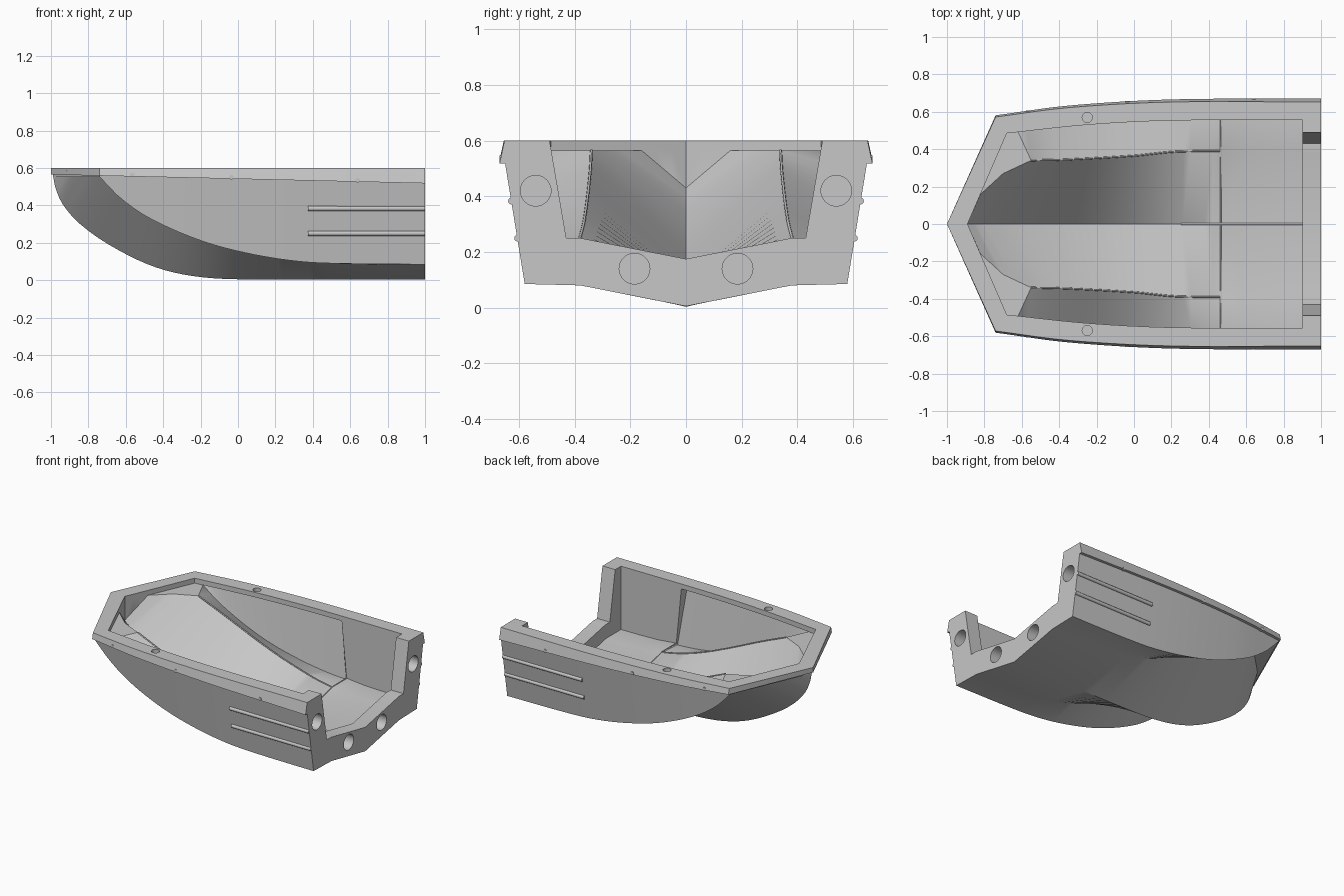
import bpy, bmesh, math
from mathutils import Vector

if "Cube" in bpy.data.objects:
    bpy.data.objects.remove(bpy.data.objects["Cube"])

grey = bpy.data.materials.new("light grey")
grey.use_nodes = True
grey.diffuse_color = (0.57, 0.57, 0.57, 1)
grey.node_tree.nodes["Principled BSDF"].inputs["Base Color"].default_value = (0.57, 0.57, 0.57, 1)


def spline(points):
    """Smooth curve through (position, value) pairs."""
    def slope(i):
        a, b = points[max(i - 1, 0)], points[min(i + 1, len(points) - 1)]
        return (b[1] - a[1]) / (b[0] - a[0])

    def value(x):
        x = min(max(x, points[0][0]), points[-1][0])
        i = next(k for k in range(len(points) - 1) if x <= points[k + 1][0])
        (xa, a), (xb, b) = points[i], points[i + 1]
        h = xb - xa
        u = (x - xa) / h
        return (a * (1 + 2 * u) * (1 - u) ** 2 + b * u * u * (3 - 2 * u)
                + h * u * (1 - u) * ((1 - u) * slope(i) - u * slope(i + 1)))
    return value


def path(*points):
    """Straight-line path through (position, vector) pairs."""
    def value(s):
        i = next(k for k in range(len(points) - 1) if s <= points[k + 1][0])
        (a, p), (b, q) = points[i], points[i + 1]
        return Vector(p).lerp(Vector(q), (s - a) / (b - a))
    return value


def finish(ob, angle=30):
    ob.data.materials.clear()
    ob.data.materials.append(grey)
    bpy.ops.object.select_all(action='DESELECT')
    ob.select_set(True)
    bpy.context.view_layer.objects.active = ob
    bpy.ops.object.shade_smooth_by_angle(angle=math.radians(angle))


def rod(name, centre, radius, depth, direction, sides=24):
    bpy.ops.mesh.primitive_cylinder_add(vertices=sides, radius=radius, depth=depth, location=centre)
    ob = bpy.context.object
    ob.name = name
    ob.rotation_euler = Vector(direction).to_track_quat('Z', 'Y').to_euler()
    return ob


TOP, LIP, UNDER = 0.6, 0.565, 0.553
# Outer lines: keel, tunnel roof beside the centre hull, chine, sheer
keel_z = spline([(-0.99, UNDER), (-0.975, 0.49), (-0.94, 0.41), (-0.85, 0.305), (-0.69, 0.19),
                 (-0.47, 0.08), (-0.26, 0.025), (0, 0.005), (1, 0.005)])
tunnel_z = spline([(-0.62, UNDER), (-0.35, 0.415), (-0.06, 0.275), (0.2, 0.16),
                   (0.4, 0.108), (0.65, 0.083), (1, 0.08)])
tunnel_y = spline([(-0.62, 0.4), (-0.35, 0.385), (0, 0.375), (1, 0.38)])
chine_z = spline([(-0.74, UNDER), (-0.63, 0.44), (-0.47, 0.33), (-0.2, 0.212),
                  (0.06, 0.142), (0.33, 0.1), (0.6, 0.088), (1, 0.085)])
sheer_y = spline([(-0.74, 0.572), (-0.35, 0.622), (0.2, 0.652), (1, 0.652)])
# Inner lines: floor centre, ridge over the tunnel, rim
floor_z = spline([(-0.89, 0.43), (-0.7, 0.27), (-0.45, 0.15), (-0.2, 0.09), (0.05, 0.072), (0.9, 0.07)])
ridge_z = spline([(-0.55, LIP), (-0.35, 0.48), (-0.06, 0.345), (0.2, 0.235),
                  (0.4, 0.18), (0.6, 0.155), (0.9, 0.15)])
ridge_y = spline([(-0.55, 0.34), (-0.35, 0.345), (0, 0.365), (0.25, 0.388), (0.9, 0.388)])
rim_y = spline([(-0.68, 0.485), (-0.25, 0.53), (0.2, 0.553), (0.9, 0.555)])


def rail_z(x):
    return 0.5415 - 0.0235 * x


def rail_y(x, z):
    return sheer_y(x) + (TOP - z) * 0.22


def chine_y(x):
    return rail_y(x, rail_z(x)) - 0.02 - (rail_z(x) - chine_z(x)) * 0.163


def outer_side(t):
    """Outer section from keel to the rim, running from stern to bow corner."""
    x = 1 - 1.74 * t
    kx, tx = x - 0.06 * t ** 4, x + 0.12 * t ** 6
    rz = rail_z(x)
    ry = rail_y(x, rz)
    return [Vector(p) for p in ((kx, 0, keel_z(kx)), (tx, tunnel_y(tx), tunnel_z(tx)),
                                (x, chine_y(x), chine_z(x)), (x, ry - 0.02, rz),
                                (x, ry, rz), (x, sheer_y(x), TOP))]


def inner_side(t):
    """Inner section from the rim down to the floor centre."""
    x, rx = 0.9 - 1.45 * t, 0.9 - 1.58 * t
    late = t ** 6
    sx, fx, ry = x - 0.07 * late, x - 0.2 * t ** 4, rim_y(rx)
    if t <= 0.3:  # upright walls of the stern well
        top, foot = ry, Vector((x, ry, ridge_z(x)))
    else:         # hollow under the side rim
        top = ry + 0.06 * (1 - late)
        foot = Vector((sx, chine_y(sx) - 0.018 - 0.047 * late,
                       min(LIP, chine_z(sx) + 0.065 + 0.07 * late)))
    return [Vector((rx, ry, TOP)), Vector((rx, ry, LIP)), Vector((rx, top, LIP)), foot,
            Vector((x, ridge_y(x), ridge_z(x))), Vector((fx, 0, floor_z(fx)))]


stations = [0, 0.1, 0.2, 0.3] + [0.304 + 0.696 * i / 26 for i in range(27)]
rows = [outer_side(t) + inner_side(t) for t in stations]

# Pointed bow: every line runs in to the centre
corner = rows[-1]
keel_x = spline([(0, corner[0].x), (0.33, -0.89), (0.67, -0.955), (1, -0.988)])
inner_tip, outer_tip = (-0.89, 0, 0.43), Vector((-0.988, 0, UNDER))
tunnel_path = path((0, corner[1]), (0.33, (-0.75, 0.31, UNDER)), (0.67, (-0.89, 0.17, UNDER)), (1, outer_tip))
ridge_path = path((0, corner[10]), (0.33, (-0.7, 0.27, LIP)), (0.67, (-0.82, 0.16, LIP)), (1, inner_tip))
floor_path = path((0, corner[11]), (0.33, (-0.84, 0, floor_z(-0.84))), (0.67, inner_tip), (1, inner_tip))
for s in (0.17, 0.33, 0.45, 0.56, 0.67, 0.78, 0.89, 1):
    kx = keel_x(s)
    keel = Vector((kx, 0, keel_z(kx))) if s < 1 else outer_tip
    rim = corner[6].lerp(Vector((-0.89, 0, TOP)), s)
    lip = Vector((rim.x, rim.y, LIP))
    foot = corner[9].lerp(lip, min(s * 3, 1)) if s < 0.3 else lip
    rows.append([keel, tunnel_path(s), corner[2].lerp(outer_tip, s),
                 corner[3].lerp(Vector((-0.988, 0, LIP)), s),
                 corner[4].lerp(Vector((-1, 0, LIP)), s),
                 corner[5].lerp(Vector((-1, 0, TOP)), s),
                 rim, lip, lip, foot, ridge_path(s), floor_path(s)])

# Stern opening
first = rows[0]
sill = [Vector((0.9, y, z)) for y, z in ((0, 0.175), (0.38, 0.25), (0.43, 0.25), (0.49, TOP))]
sill_end = [Vector((1, p.y, p.z)) for p in sill]

faces = []
for a, b in zip(rows, rows[1:]):
    for j in range(len(a) - 1):
        faces.append([a[j], a[j + 1], b[j + 1], b[j]])
for j in range(3):
    faces.append([sill[j], sill[j + 1], sill_end[j + 1], sill_end[j]])
faces.append(first[:5:-1] + sill[::-1])
faces.append([first[5], sill_end[3], sill[3], first[6]])
faces.append(first[:6] + sill_end[::-1])

bm = bmesh.new()
for m in (1, -1):
    for face in faces:
        ring = []
        for p in face:
            if not any((p - q).length < 1e-4 for q in ring):
                ring.append(p)
        if len(ring) > 2:
            bm.faces.new([bm.verts.new((p.x, p.y * m, p.z)) for p in ring])
bmesh.ops.remove_doubles(bm, verts=bm.verts, dist=1e-4)
bmesh.ops.recalc_face_normals(bm, faces=bm.faces)
mesh = bpy.data.meshes.new("hull")
bm.to_mesh(mesh)
bm.free()
hull = bpy.data.objects.new("hull", mesh)
bpy.context.collection.objects.link(hull)

# Round sockets in the stern and the rim
cutters = []
for m in (1, -1):
    for y, z in ((0.54, 0.42), (0.185, 0.14)):
        cutters.append(rod("cutter", (1, y * m, z), 0.055, 0.16, (1, 0, 0), 40))
    cutters.append(rod("cutter", (-0.25, 0.57 * m, TOP), 0.027, 0.05, (0, 0, 1)))
for c in cutters:
    c.hide_render = True
    mod = hull.modifiers.new("socket", 'BOOLEAN')
    mod.operation, mod.solver, mod.object = 'DIFFERENCE', 'EXACT', c
bpy.context.view_layer.update()
cut = bpy.data.meshes.new_from_object(hull.evaluated_get(bpy.context.evaluated_depsgraph_get()))
hull.modifiers.clear()
hull.data = cut
for c in cutters:
    bpy.data.objects.remove(c)
finish(hull)


def bead(name, points, radius):
    curve = bpy.data.curves.new(name, 'CURVE')
    curve.dimensions = '3D'
    curve.bevel_depth, curve.bevel_resolution = radius, 1
    line = curve.splines.new('POLY')
    line.points.add(len(points) - 1)
    for dst, p in zip(line.points, points):
        dst.co = (*p, 1)
    curve.materials.append(grey)
    ob = bpy.data.objects.new(name, curve)
    bpy.context.collection.objects.link(ob)


# Inside seams, side strakes and rail studs
frame = inner_side(0.3)[3:]
bead("cross_seam", frame + [Vector((p.x, -p.y, p.z)) for p in frame[-2::-1]], 0.004)
bead("floor_seam", [(0.25, 0, 0.07), (0.9, 0, 0.07)], 0.006)
for m, word in ((1, "left"), (-1, "right")):
    edge = [r[10] for r in rows[4:len(stations)]]
    bead(word + "_ridge_bead", [(p.x, p.y * m, p.z) for p in edge], 0.005)
    for y, z, place in ((0.626, 0.383, "upper"), (0.604, 0.25, "lower")):
        finish(rod(f"{word}_{place}_strake", (0.6875, y * m, z), 0.013, 0.624, (1, 0, 0), 12))
    for x in (-0.565, -0.035, 0.64):
        z = rail_z(x) + 0.008
        finish(rod(word + "_rail_stud", (x, (rail_y(x, z) - 0.009) * m, z), 0.012, 0.022, (0, 1, 0), 16))
    for x in (-0.92, -0.81):
        y = (x + 1) * 2.2
        finish(rod(word + "_bow_stud", (x + 0.006, y * m, 0.582), 0.01, 0.012, (-0.91, 0.41 * m, 0), 16))
